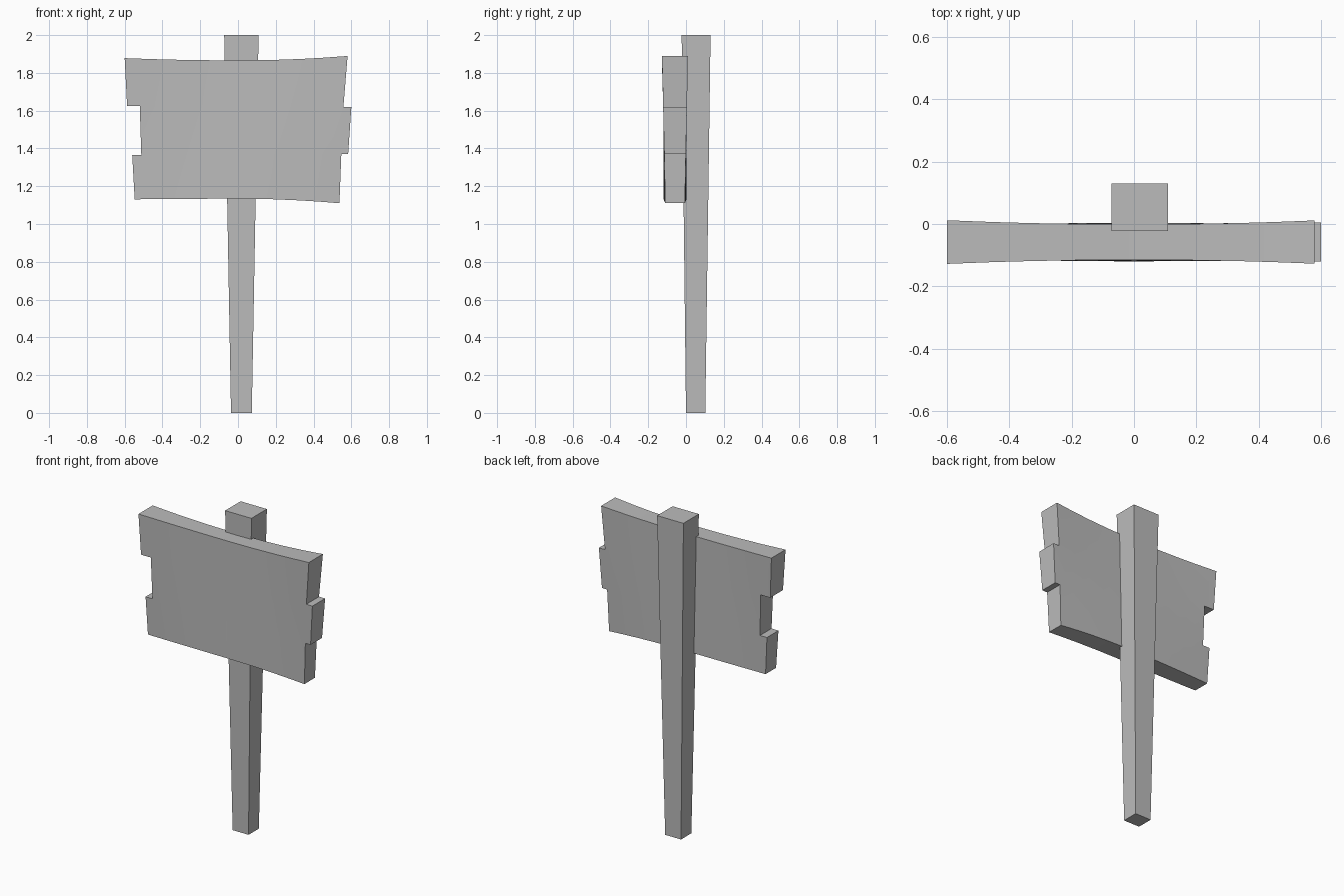
import bpy
import bmesh

cube = bpy.data.objects.get("Cube")
if cube:
    bpy.data.objects.remove(cube, do_unlink=True)

# One plain grey material
grey = bpy.data.materials.new("plain_grey")
grey.use_nodes = True
colour = (0.5, 0.5, 0.5, 1)
grey.diffuse_color = colour
grey.node_tree.nodes["Principled BSDF"].inputs["Base Color"].default_value = colour


def finish(bm, name):
    bmesh.ops.recalc_face_normals(bm, faces=bm.faces[:])
    mesh = bpy.data.meshes.new(name)
    bm.to_mesh(mesh)
    bm.free()
    mesh.materials.append(grey)
    obj = bpy.data.objects.new(name, mesh)
    bpy.context.collection.objects.link(obj)
    return obj


# Post: square stake, wider at the top
bm = bmesh.new()
bmesh.ops.create_cube(bm, size=1)
for v in bm.verts:
    top = v.co.z > 0
    xs = (-0.073, 0.109) if top else (-0.037, 0.073)
    ys = (-0.023, 0.13) if top else (0.0, 0.102)
    v.co = (xs[v.co.x > 0], ys[v.co.y > 0], 2.0 if top else 0.0)
finish(bm, "post")

# Sign board: three flush bands with staggered ends
COLUMNS = [-0.45, -0.33, -0.18, 0, 0.18, 0.33, 0.45]
# Per level: height at the centre, bend to the left, bend to the right
LEVELS = [(1.134, -0.004, -0.03), (1.367, -0.002, 0.003),
          (1.622, 0.002, -0.003), (1.866, 0.012, 0.025)]
# Per band: left and right end at its bottom, then at its top
BANDS = [((-0.547, 0.537), (-0.56, 0.547)),
         ((-0.512, 0.583), (-0.52, 0.6)),
         ((-0.587, 0.558), (-0.6, 0.58))]

bm = bmesh.new()
points = {}


def point(x, level):
    if (x, level) not in points:
        base, left, right = LEVELS[level]
        z = base + (left if x < 0 else right) * (x / 0.6) ** 2
        points[x, level] = bm.verts.new((x, 0, z))
    return points[x, level]


def level_xs(level):
    xs = set(COLUMNS)
    if level < len(BANDS):
        xs.update(BANDS[level][0])
    if level > 0:
        xs.update(BANDS[level - 1][1])
    return sorted(xs)


stops = [-1] + COLUMNS + [1]
for i, (low, high) in enumerate(BANDS):
    for a, b in zip(stops, stops[1:]):
        bottom = [point(x, i) for x in level_xs(i)
                  if max(a, low[0]) <= x <= min(b, low[1])]
        top = [point(x, i + 1) for x in level_xs(i + 1)
               if max(a, high[0]) <= x <= min(b, high[1])]
        bm.faces.new(bottom + top[::-1])


# Thickness flares towards the upper corners
def half_thickness(co):
    h = (co.z - 1.13) / 0.75
    t = (co.x / 0.6) ** 2
    return (1 - t) * (0.062 - 0.005 * h) + t * (0.05 + 0.02 * h)


front = bm.verts[:]
result = bmesh.ops.extrude_face_region(bm, geom=bm.faces[:], use_keep_orig=True)
back = [g for g in result["geom"] if isinstance(g, bmesh.types.BMVert)]
for verts, side in ((front, -1), (back, 1)):
    for v in verts:
        v.co.y = -0.058 + side * half_thickness(v.co)
board = finish(bm, "sign_board")

# Soft shading over the gentle bend, crisp corners
bpy.ops.object.select_all(action="DESELECT")
board.select_set(True)
bpy.context.view_layer.objects.active = board
bpy.ops.object.shade_smooth_by_angle(angle=0.5)
